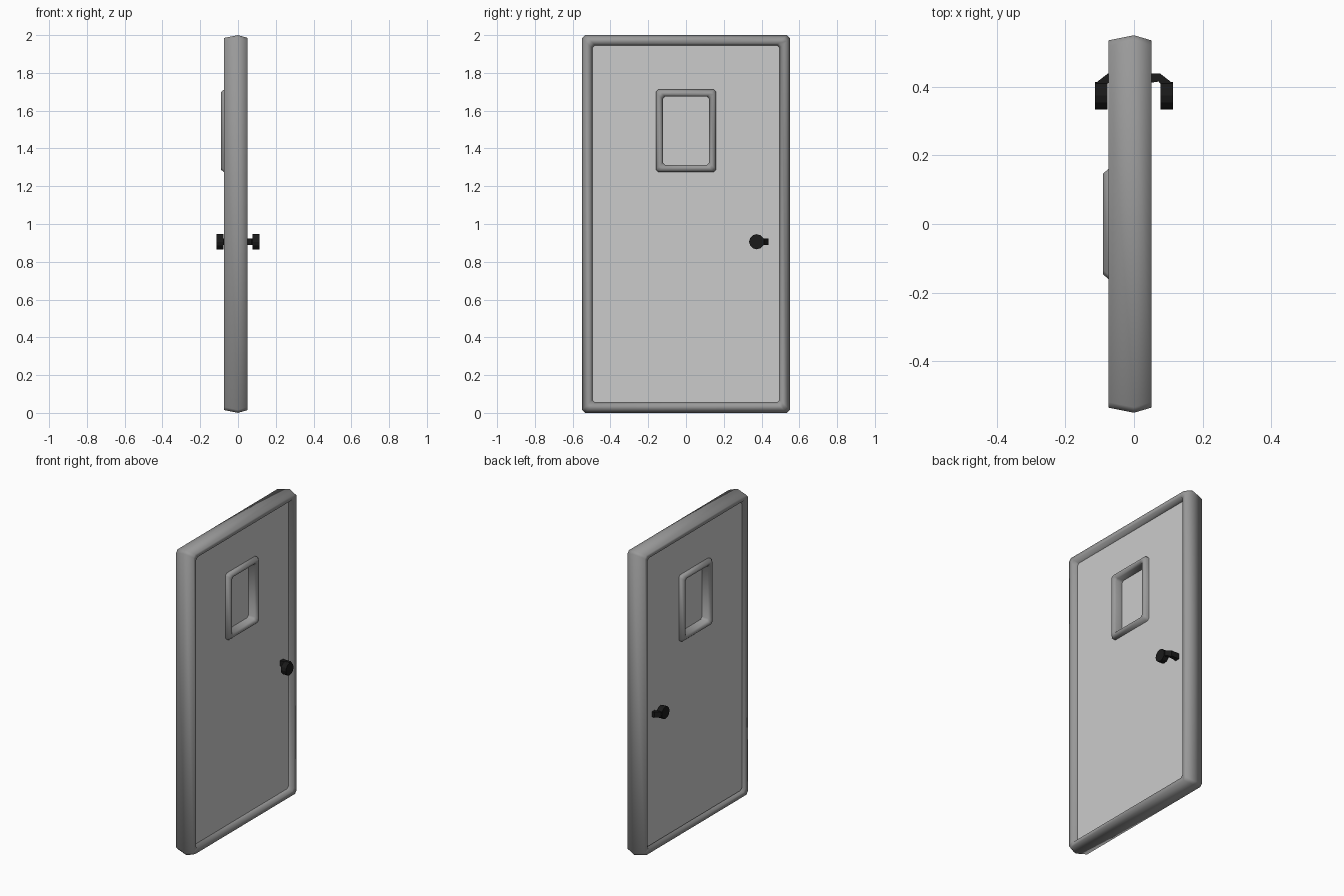
import bpy, bmesh, math
from mathutils import Matrix

if "Cube" in bpy.data.objects:
    bpy.data.objects.remove(bpy.data.objects["Cube"])


def material(name, v):
    m = bpy.data.materials.new(name)
    m.diffuse_color = (v, v, v, 1)
    m.use_nodes = True
    m.node_tree.nodes["Principled BSDF"].inputs["Base Color"].default_value = m.diffuse_color
    return m


dark_grey = material("dark_grey", 0.32)
black = material("black", 0.01)


def finish(bm, name, mat=None, smooth=False):
    bmesh.ops.recalc_face_normals(bm, faces=bm.faces)
    me = bpy.data.meshes.new(name)
    bm.to_mesh(me)
    bm.free()
    ob = bpy.data.objects.new(name, me)
    bpy.context.collection.objects.link(ob)
    if mat:
        me.materials.append(mat)
    for p in me.polygons:
        p.use_smooth = smooth
    return ob


def ring(name, loops, chamfer, mat=None, smooth=False):
    """Closed ring of chamfered rectangles; each loop is (half_y, half_z, centre_z, x)."""
    bm = bmesh.new()
    rows = []
    for hy, hz, cz, x in loops:
        c = chamfer
        pts = [(hy, -hz + c), (hy, hz - c), (hy - c, hz), (-hy + c, hz),
               (-hy, hz - c), (-hy, -hz + c), (-hy + c, -hz), (hy - c, -hz)]
        rows.append([bm.verts.new((x, y, cz + z)) for y, z in pts])
    for i, a in enumerate(rows):
        b = rows[(i + 1) % len(rows)]
        for j in range(8):
            k = (j + 1) % 8
            bm.faces.new((a[j], a[k], b[k], b[j]))
    return finish(bm, name, mat, smooth)


def moulding(name, hy, hz, cz, profile, chamfer):
    return ring(name, [(hy - i, hz - i, cz, x) for i, x in profile], chamfer, dark_grey, True)


# Outer frame with ridged edges
moulding("door_frame", 0.55, 1.0, 1.0,
         [(0, 0), (0.015, 0.051), (0.043, 0.051), (0.0575, 0),
          (0.043, -0.075), (0.015, -0.075)], 0.016)

# Door panel with a window opening
WZ = 1.493
ring("door_panel", [(0.496, 0.946, 1.0, 0.02), (0.14, 0.2, WZ, 0.02),
                    (0.14, 0.2, WZ, -0.06), (0.496, 0.946, 1.0, -0.06)], 0.015)

# Window surround, proud of the panel on both sides
moulding("window_frame", 0.16, 0.218, WZ,
         [(0, 0.035), (0.013, 0.05), (0.026, 0.05), (0.037, 0.033),
          (0.037, -0.073), (0.026, -0.09), (0.013, -0.09), (0, -0.075)], 0.013)

# Window pane
bm = bmesh.new()
bmesh.ops.create_cube(bm, size=1, matrix=Matrix.Translation((-0.02, 0, WZ))
                      @ Matrix.Diagonal((0.02, 0.25, 0.366, 1)))
finish(bm, "window_pane")

# Handles: bent stem and round knob on each side
HZ = 0.906
stem = [(0.0, 0.438), (0.077, 0.438), (0.109, 0.413), (0.109, 0.37),
        (0.082, 0.37), (0.082, 0.403), (0.072, 0.415), (0.0, 0.405)]
for side, label in ((1, "right"), (-1, "left")):
    bm = bmesh.new()
    f = bm.faces.new([bm.verts.new((side * x, y, HZ - 0.018)) for x, y in stem])
    up = bmesh.ops.extrude_face_region(bm, geom=[f])["geom"]
    bmesh.ops.translate(bm, vec=(0, 0, 0.036),
                        verts=[v for v in up if isinstance(v, bmesh.types.BMVert)])
    finish(bm, "handle_stem_" + label, black)

    bm = bmesh.new()
    bmesh.ops.create_cone(bm, cap_ends=True, segments=12, radius1=0.04, radius2=0.04, depth=0.037,
                          matrix=Matrix.Translation((side * 0.0955, 0.374, HZ))
                          @ Matrix.Rotation(math.pi / 2, 4, 'Y'))
    finish(bm, "handle_knob_" + label, black)
